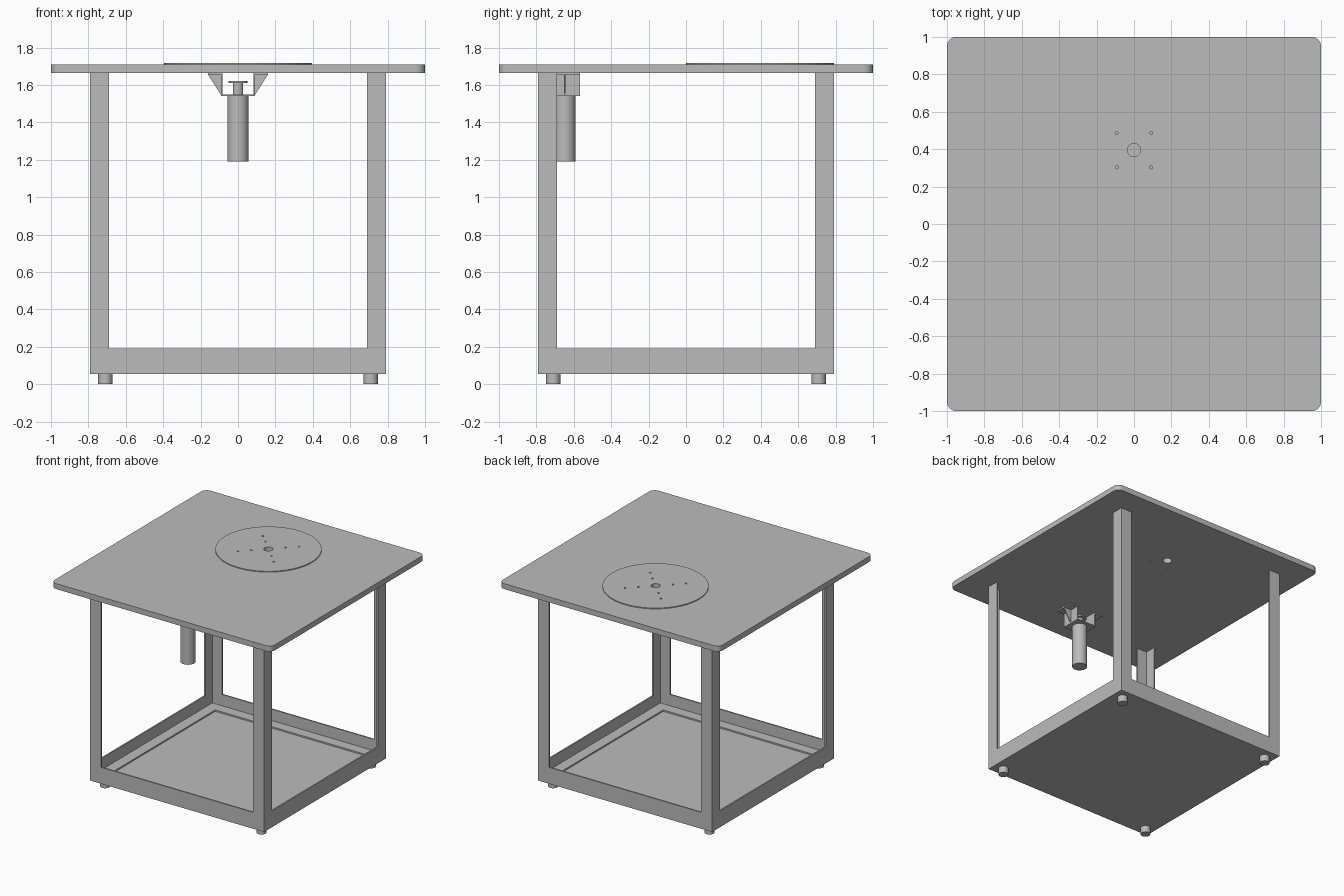
import bpy, bmesh, math
from mathutils import Vector

if "Cube" in bpy.data.objects:
    bpy.data.objects.remove(bpy.data.objects["Cube"])

grey = bpy.data.materials.new("plain_grey")
GREY = (0.5, 0.5, 0.5, 1)
grey.diffuse_color = GREY
grey.use_nodes = True
grey.node_tree.nodes["Principled BSDF"].inputs["Base Color"].default_value = GREY


def finish(obj, name, smooth=False):
    obj.name = name
    obj.data.materials.clear()
    obj.data.materials.append(grey)
    if smooth:
        bpy.ops.object.shade_smooth_by_angle(angle=math.radians(35))
    return obj


def activate(obj):
    bpy.ops.object.select_all(action="DESELECT")
    obj.select_set(True)
    bpy.context.view_layer.objects.active = obj


def box(name, low, high):
    low, high = Vector(low), Vector(high)
    bpy.ops.mesh.primitive_cube_add(size=1, location=(low + high) / 2)
    obj = bpy.context.object
    obj.scale = high - low
    bpy.ops.object.transform_apply(location=False, rotation=False, scale=True)
    return finish(obj, name)


def cylinder(name, x, y, radius, z0, z1, sides=40):
    bpy.ops.mesh.primitive_cylinder_add(vertices=sides, radius=radius, depth=z1 - z0,
                                        location=(x, y, (z0 + z1) / 2))
    return finish(bpy.context.object, name, True)


def plate(name, outlines, z0, z1):
    """Flat filled plate; outlines inside the first one become holes."""
    curve = bpy.data.curves.new(name, "CURVE")
    curve.dimensions = "2D"
    curve.fill_mode = "BOTH"
    curve.extrude = (z1 - z0) / 2
    for points in outlines:
        spline = curve.splines.new("POLY")
        spline.points.add(len(points) - 1)
        for p, (x, y) in zip(spline.points, points):
            p.co = (x, y, 0, 1)
        spline.use_cyclic_u = True
    obj = bpy.data.objects.new(name, curve)
    obj.location.z = (z0 + z1) / 2
    bpy.context.collection.objects.link(obj)
    activate(obj)
    bpy.ops.object.convert(target="MESH")
    obj = bpy.context.object
    bm = bmesh.new()
    bm.from_mesh(obj.data)
    bmesh.ops.remove_doubles(bm, verts=bm.verts, dist=0.0001)
    bmesh.ops.recalc_face_normals(bm, faces=bm.faces)
    bm.to_mesh(obj.data)
    bm.free()
    return finish(obj, name, True)


def circle(x, y, radius, count):
    return [(x + radius * math.cos(math.tau * i / count),
             y + radius * math.sin(math.tau * i / count)) for i in range(count)]


def square(half):
    return [(-half, -half), (half, -half), (half, half), (-half, half)]


def rounded_square(half, radius, steps=8):
    points = []
    for quarter, (sx, sy) in enumerate([(1, 1), (-1, 1), (-1, -1), (1, -1)]):
        for i in range(steps + 1):
            a = math.pi / 2 * (quarter + i / steps)
            points.append((sx * (half - radius) + radius * math.cos(a),
                           sy * (half - radius) + radius * math.sin(a)))
    return points


CORNERS = [(-1, -1, "front_right"), (1, -1, "front_left"),
           (-1, 1, "back_right"), (1, 1, "back_left")]
OUT, INN, THICK = 0.79, 0.69, 0.012
BASE, FLOOR, RAIL, UNDER, TOP = 0.055, 0.085, 0.19, 1.665, 1.71
DISC_Y = 0.395

# Table top and turntable disc with their bolt holes
centre_hole = circle(0, DISC_Y, 0.035, 32)


def bolt_holes(offset):
    return [circle(sx * offset, DISC_Y + sy * offset, 0.008, 12) for sx, sy, _ in CORNERS]


plate("table_top", [rounded_square(1, 0.05), centre_hole] + bolt_holes(0.092), UNDER, TOP)
plate("round_disc", [circle(0, DISC_Y, 0.395, 96), centre_hole]
      + bolt_holes(0.092) + bolt_holes(0.163), TOP, TOP + 0.007)

# Angle-section legs and round feet
for sx, sy, label in CORNERS:
    i = OUT - THICK
    section = [(OUT, OUT), (INN, OUT), (INN, i), (i, i), (i, INN), (OUT, INN)]
    plate(label + "_leg", [[(sx * x, sy * y) for x, y in section]], BASE, UNDER)
    cylinder(label + "_foot", sx * 0.71, sy * 0.71, 0.038, 0, BASE, 32)

# Lower rails, their inner flange and the floor plate
for s, fb, lr in [(-1, "front", "right"), (1, "back", "left")]:
    a, b = sorted((s * (OUT - THICK), s * OUT))
    box(fb + "_rail", (-INN, a, FLOOR), (INN, b, RAIL))
    box(lr + "_rail", (a, -INN, FLOOR), (b, INN, RAIL))
    box(fb + "_floor_edge", (-INN, a, BASE), (INN, b, FLOOR))
    box(lr + "_floor_edge", (a, -INN, BASE), (b, INN, FLOOR))
plate("rail_flange", [square(OUT - THICK), square(INN)], FLOOR, FLOOR + THICK)
plate("floor_plate", [square(OUT - THICK)], BASE, FLOOR)

# Motor with shaft and coupling
MY = -0.648
cylinder("motor_body", 0, MY, 0.057, 1.19, 1.54, 48)
cylinder("motor_shaft", 0, MY, 0.028, 1.55, 1.61)
cylinder("shaft_coupling", 0, MY, 0.052, 1.61, 1.62)

# Motor bracket: base, walls, mounting flanges and gussets
Y0, Y1 = MY - 0.08, MY + 0.08
box("bracket_base", (-0.09, Y0, 1.54), (0.09, Y1, 1.55))
for s, label in [(-1, "right"), (1, "left")]:
    def side(name, x0, x1, z0, z1):
        a, b = sorted((s * x0, s * x1))
        return box(label + name, (a, Y0, z0), (b, Y1, z1))
    side("_bracket_wall", 0.082, 0.09, 1.55, UNDER)
    side("_bracket_flange", 0.09, 0.16, 1.655, UNDER)
    bm = bmesh.new()
    tri = bm.faces.new([bm.verts.new((s * x, MY - 0.005, z))
                        for x, z in [(0.09, 1.545), (0.16, 1.655), (0.09, 1.655)]])
    grown = bmesh.ops.extrude_face_region(bm, geom=[tri])["geom"]
    bmesh.ops.translate(bm, vec=(0, 0.01, 0),
                        verts=[v for v in grown if isinstance(v, bmesh.types.BMVert)])
    bmesh.ops.recalc_face_normals(bm, faces=bm.faces)
    mesh = bpy.data.meshes.new(label + "_gusset")
    bm.to_mesh(mesh)
    bm.free()
    gusset = bpy.data.objects.new(label + "_gusset", mesh)
    bpy.context.collection.objects.link(gusset)
    finish(gusset, label + "_bracket_gusset")
